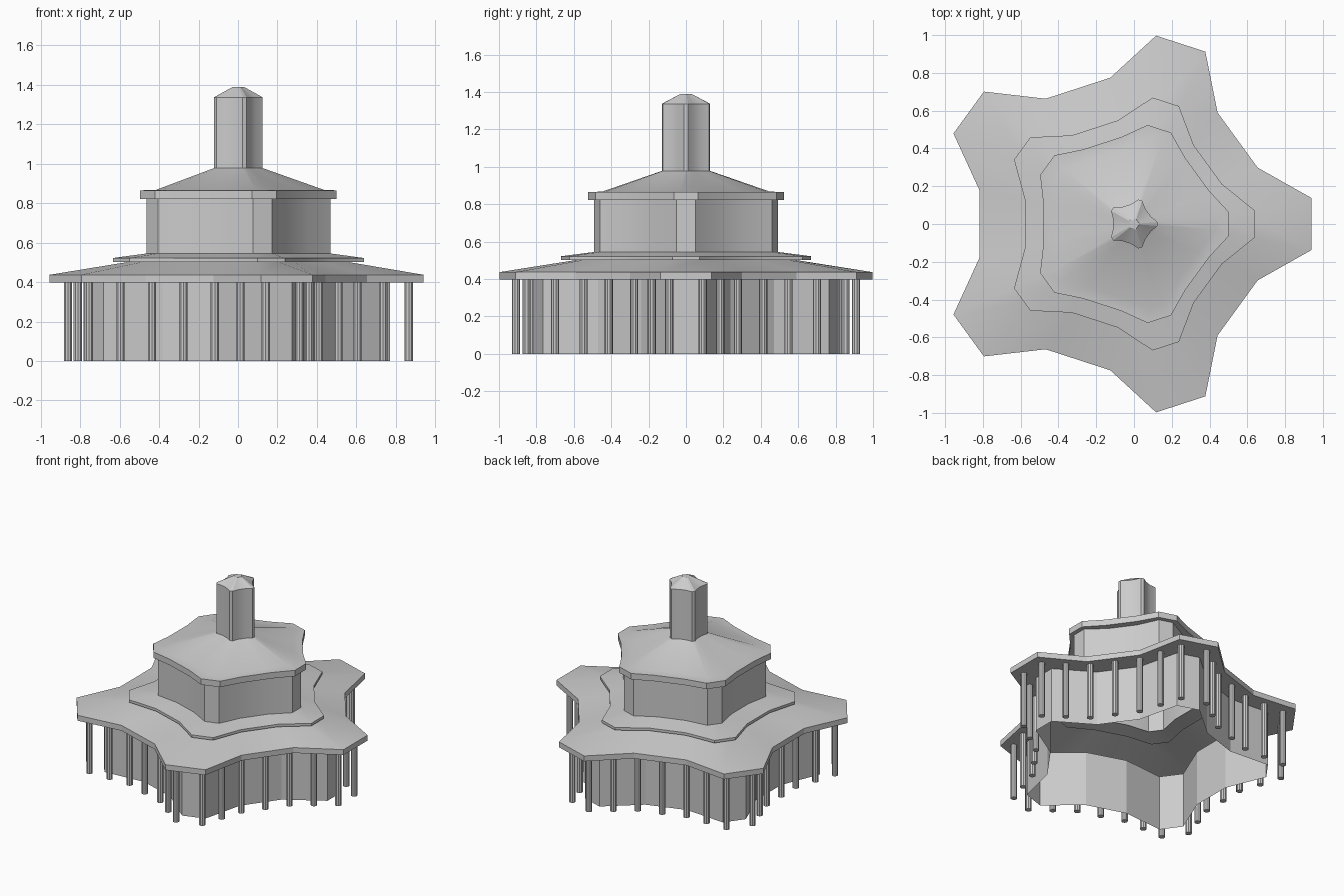
import bpy, bmesh
from math import cos, sin, radians, pi

if "Cube" in bpy.data.objects:
    bpy.data.objects.remove(bpy.data.objects["Cube"])


def star(tip, half, valley, cx, spread=13.4):
    """Five blunt arms: two tip corners and two valley corners per arm."""
    pts = []
    for k in range(5):
        a = 2 * pi * k / 5
        for s in (-1, 1):
            pts.append((tip * cos(a) - s * half * sin(a) + cx,
                        tip * sin(a) + s * half * cos(a)))
        for s in (-1, 1):
            b = a + pi / 5 + s * radians(spread)
            pts.append((valley * cos(b) + cx, valley * sin(b)))
    return pts


def finish(name, bm):
    me = bpy.data.meshes.new(name)
    bmesh.ops.recalc_face_normals(bm, faces=bm.faces)
    bm.to_mesh(me)
    bm.free()
    ob = bpy.data.objects.new(name, me)
    bpy.context.collection.objects.link(ob)
    bpy.ops.object.select_all(action='DESELECT')
    ob.select_set(True)
    bpy.context.view_layer.objects.active = ob
    bpy.ops.object.shade_smooth_by_angle(angle=radians(20))
    return ob


def loft(name, levels, cap=False):
    """Skin a stack of (outline, z) rings."""
    bm = bmesh.new()
    rings = [[bm.verts.new((x, y, z)) for x, y in o] for o, z in levels]
    n = len(rings[0])
    for lo, hi in zip(rings, rings[1:]):
        for i in range(n):
            j = (i + 1) % n
            bm.faces.new((lo[i], lo[j], hi[j], hi[i]))
    if cap:
        bm.faces.new(rings[-1])
    return finish(name, bm)


# Plan outlines, from the ground up
low_wall = star(0.83, 0.08, 0.62, -0.058)
column_line = star(0.926, 0.09, 0.722, -0.06)
low_eave = star(1.004, 0.137, 0.777, -0.063)
step_in = star(0.59, 0.06, 0.49, -0.038)
step = star(0.68, 0.073, 0.55, -0.042)
up_wall = star(0.50, 0.05, 0.415, -0.03)
up_eave = star(0.53, 0.065, 0.462, -0.03)
up_slope = star(0.46, 0.03, 0.395, -0.025)
tower = star(0.133, 0.010, 0.105, -0.008)
cap_top = star(0.03, 0.003, 0.024, 0)

# Ground floor walls and stepped lower roof
loft("lower_wall", [(low_wall, 0), (low_wall, 0.40)])
loft("lower_roof", [(low_wall, 0.398), (low_eave, 0.398), (low_eave, 0.437),
                    (step_in, 0.503), (step, 0.503), (step, 0.522),
                    (up_wall, 0.545)])

# Upper storey and its roof
loft("upper_wall", [(up_wall, 0.54), (up_wall, 0.822)])
loft("upper_roof", [(up_wall, 0.822), (up_eave, 0.822), (up_eave, 0.865),
                    (up_slope, 0.868), (tower, 0.978)])

# Central tower with low pointed cap
loft("tower", [(tower, 0.97), (tower, 1.337), (cap_top, 1.39)], cap=True)

# Veranda columns: every corner, plus midpoints of all but the tip edges
spots = []
for i, p in enumerate(column_line):
    q = column_line[(i + 1) % len(column_line)]
    spots.append(p)
    if i % 4:
        spots.append(((p[0] + q[0]) / 2, (p[1] + q[1]) / 2))
bm = bmesh.new()
for x, y in spots:
    v = bmesh.ops.create_cone(bm, cap_ends=True, segments=10, radius1=0.022,
                              radius2=0.022, depth=0.4)["verts"]
    bmesh.ops.translate(bm, verts=v, vec=(x, y, 0.2))
finish("veranda_columns", bm)
